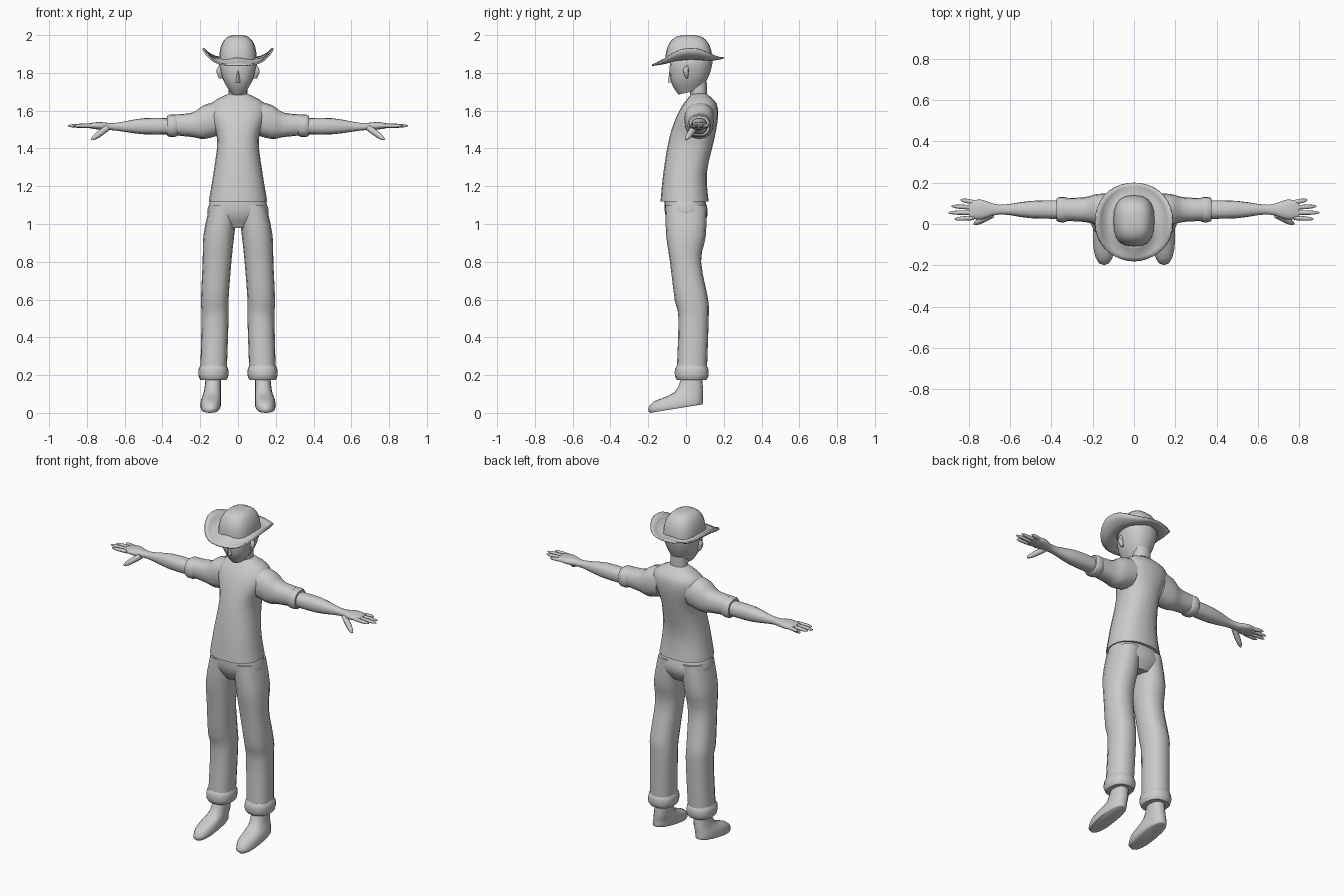
import bpy
import bmesh
from math import sin, cos, pi, radians
from mathutils import Vector

cube = bpy.data.objects.get("Cube")
if cube:
    bpy.data.objects.remove(cube, do_unlink=True)

shade = .6
grey = bpy.data.materials.new("plain grey")
grey.use_nodes = True
colour = (shade, shade, shade, 1)
grey.diffuse_color = colour
grey.node_tree.nodes["Principled BSDF"].inputs["Base Color"].default_value = colour


def finish(name, bm):
    """Turn a bmesh into a smooth shaded object."""
    bmesh.ops.recalc_face_normals(bm, faces=bm.faces)
    mesh = bpy.data.meshes.new(name)
    bm.to_mesh(mesh)
    bm.free()
    mesh.materials.append(grey)
    obj = bpy.data.objects.new(name, mesh)
    bpy.context.collection.objects.link(obj)
    bpy.ops.object.select_all(action='DESELECT')
    obj.select_set(True)
    bpy.context.view_layer.objects.active = obj
    bpy.ops.object.shade_smooth_by_angle(angle=radians(50))
    return obj


def skin(bm, loops):
    """Join neighbouring vertex loops with quads."""
    for lower, upper in zip(loops, loops[1:]):
        for i in range(len(lower)):
            bm.faces.new((lower[i - 1], lower[i], upper[i], upper[i - 1]))


def signed_power(value, power):
    return abs(value) ** power * (1 if value >= 0 else -1)


def loft(name, rings, side=1, sides=16, square=.85):
    """Skin rounded sections, each a centre and two half axes, and cap the ends."""
    bm = bmesh.new()
    loops = []
    for centre, u, v in rings:
        loop = []
        for i in range(sides):
            angle = 2 * pi * i / sides
            point = (Vector(centre) + Vector(u) * signed_power(cos(angle), square)
                     + Vector(v) * signed_power(sin(angle), square))
            point.x *= side
            loop.append(bm.verts.new(point))
        loops.append(loop)
    skin(bm, loops)
    bm.faces.new(loops[0])
    bm.faces.new(loops[-1])
    return finish(name, bm)


def spline(rows, cuts=3):
    """Add smooth in-between rows through the key rows."""
    result = []
    for i in range(len(rows) - 1):
        before, after = rows[max(i - 1, 0)], rows[min(i + 2, len(rows) - 1)]
        for k in range(cuts):
            t = k / cuts
            result.append([
                b + t * (c - a) / 2
                + t * t * (2 * a - 5 * b + 4 * c - d) / 2
                + t * t * t * (3 * b - a - 3 * c + d) / 2
                for a, b, c, d in zip(before, rows[i], rows[i + 1], after)])
    return result + [rows[-1]]


def upright(rows, low_rise=0, high_rise=0):
    """Rows: height, inner x, outer x, front, back; a rise lifts the back of a section."""
    rings = []
    smooth = spline(rows)
    for i, (z, inner, outer, front, back) in enumerate(smooth):
        lift = low_rise + (high_rise - low_rise) * i / (len(smooth) - 1)
        rings.append((((inner + outer) / 2, (front + back) / 2, z + lift / 2),
                      ((outer - inner) / 2, 0, 0),
                      (0, (back - front) / 2, lift / 2)))
    return rings


def centred(rows, rise=0):
    """Rows: height, half width, front, back."""
    return upright([(z, -half, half, front, back) for z, half, front, back in rows], rise, rise)


def sideways(rows):
    """Rows: distance out along the arm, half depth, bottom, top."""
    return [((x, arm_y, (low + high) / 2), (0, half, 0), (0, 0, (high - low) / 2))
            for x, half, low, high in spline(rows)]


def fold(start, end, u, v, steps=6):
    """Rings of a rounded cloth band between two points."""
    rings = []
    for i in range(steps + 1):
        t = i / steps
        swell = .87 + .13 * max(sin(pi * t), 0) ** .5
        rings.append((Vector(start).lerp(Vector(end), t), Vector(u) * swell, Vector(v) * swell))
    return rings


def taper(start, end, radius):
    """Rings of a finger with a rounded tip."""
    start, end = Vector(start), Vector(end)
    u = (end - start).cross(Vector((0, 0, 1))).normalized()
    v = u.cross(end - start).normalized()
    rings = []
    for i in range(6):
        t = sin(pi / 2 * i / 5)
        width = radius * (1 - .75 * t ** 6)
        rings.append((start.lerp(end, t), u * width, v * width))
    return rings


arm_y = .07

# Shirt body
loft("shirt_body", centred([
    (1.12, .155, -.135, .12), (1.27, .13, -.12, .11), (1.45, .11, -.09, .15),
    (1.57, .15, -.05, .17), (1.64, .14, -.01, .16), (1.69, .05, .03, .11)]), sides=20)

# Neck, head and nose
loft("neck", centred([(1.65, .05, .03, .11), (1.75, .05, .01, .11)]))
loft("head", centred([
    (1.685, .04, -.04, .09), (1.73, .07, -.07, .11), (1.78, .09, -.085, .13),
    (1.85, .1, -.085, .14), (1.9, .07, -.06, .1)], rise=.03))
loft("nose", centred([(1.75, .012, -.095, -.06), (1.81, .007, -.088, -.06)]), sides=8)

# Hat crown as a squared dome
crown = []
for step in range(9):
    turn = step / 8 * pi / 2.1
    size = cos(turn) ** .6
    crown.append(((0, .015, 1.87 + .13 * sin(turn)), (.1 * size, 0, 0), (0, .124 * size, 0)))
loft("hat_crown", crown, sides=20, square=.75)

# Hat brim rolled up at the sides
brim_mesh = bmesh.new()
brim_loops = []
for step in range(5):
    t = step / 4
    brim_loop = []
    for i in range(36):
        c, s = cos(pi * i / 18), sin(pi * i / 18)
        inner = Vector((.09 * c, .015 + .115 * s, 1.88))
        rim = Vector((.186 * c, .01 + .19 * signed_power(s, .9), 1.86 + .02 * s + .07 * c ** 4))
        point = inner.lerp(rim, t)
        point.z -= t * (1 - t) * abs(c) / 10
        brim_loop.append(brim_mesh.verts.new(point))
    brim_loops.append(brim_loop)
skin(brim_mesh, brim_loops)
thickness = finish("hat_brim", brim_mesh).modifiers.new("thickness", 'SOLIDIFY')
thickness.thickness = .008
thickness.offset = 0

# Trouser seat joining both legs
loft("trouser_seat", centred([
    (1.13, .145, -.115, .1), (1.05, .16, -.11, .115), (.98, .09, -.07, .08)]), sides=20)

for label, side in (("left_", 1), ("right_", -1)):
    # Ear
    loft(label + "ear", upright([
        (1.77, .08, .1, 0, .01), (1.81, .08, .115, -.015, .015), (1.84, .08, .1, 0, .01)]),
        side, sides=8)

    # Trouser leg and its rolled cuff
    loft(label + "trouser_leg", upright([
        (1.1, 0, .15, -.11, .11), (.94, .02, .183, -.105, .105), (.8, .035, .187, -.085, .08),
        (.6, .05, .196, -.06, .117), (.5, .05, .193, -.04, .12), (.2, .06, .2, -.05, .11)]), side)
    loft(label + "trouser_cuff", fold(
        (.13, .03, .25), (.13, .03, .175), (.08, 0, 0), (0, .09, 0)), side)

    # Shoe with a sole that slopes down to the toe
    loft(label + "shoe", upright([
        (0, .1, .195, -.19, .085), (.02, .09, .2, -.2, .09), (.06, .09, .195, -.17, .09),
        (.11, .09, .18, -.06, .09), (.2, .09, .17, -.02, .085)], low_rise=.045), side)

    # Sleeve and its folded end
    loft(label + "sleeve", sideways([
        (.1, .08, 1.47, 1.65), (.18, .075, 1.45, 1.63),
        (.24, .06, 1.46, 1.59), (.34, .055, 1.47, 1.58)]), side)
    loft(label + "sleeve_end", fold(
        (.32, arm_y, 1.52), (.375, arm_y, 1.52), (0, .062, 0), (0, 0, .06)), side)

    # Bare arm and palm
    loft(label + "arm", sideways([
        (.34, .045, 1.475, 1.56), (.5, .042, 1.475, 1.56), (.65, .023, 1.495, 1.535),
        (.74, .048, 1.5, 1.54), (.8, .04, 1.51, 1.53)]), side)

    # Fanned fingers and a lowered thumb
    lengths = {"index": .095, "middle": .125, "ring": .11, "little": .065}
    for i, (finger, length) in enumerate(lengths.items()):
        y = .03 + .025 * i
        loft(label + finger + "_finger", taper(
            (.775, y, 1.52), (.775 + length, y + (i - 1) * .006, 1.52), .011),
            side, sides=8, square=1)
    loft(label + "thumb", taper((.69, .045, 1.51), (.775, 0, 1.447), .017),
         side, sides=8, square=1)
